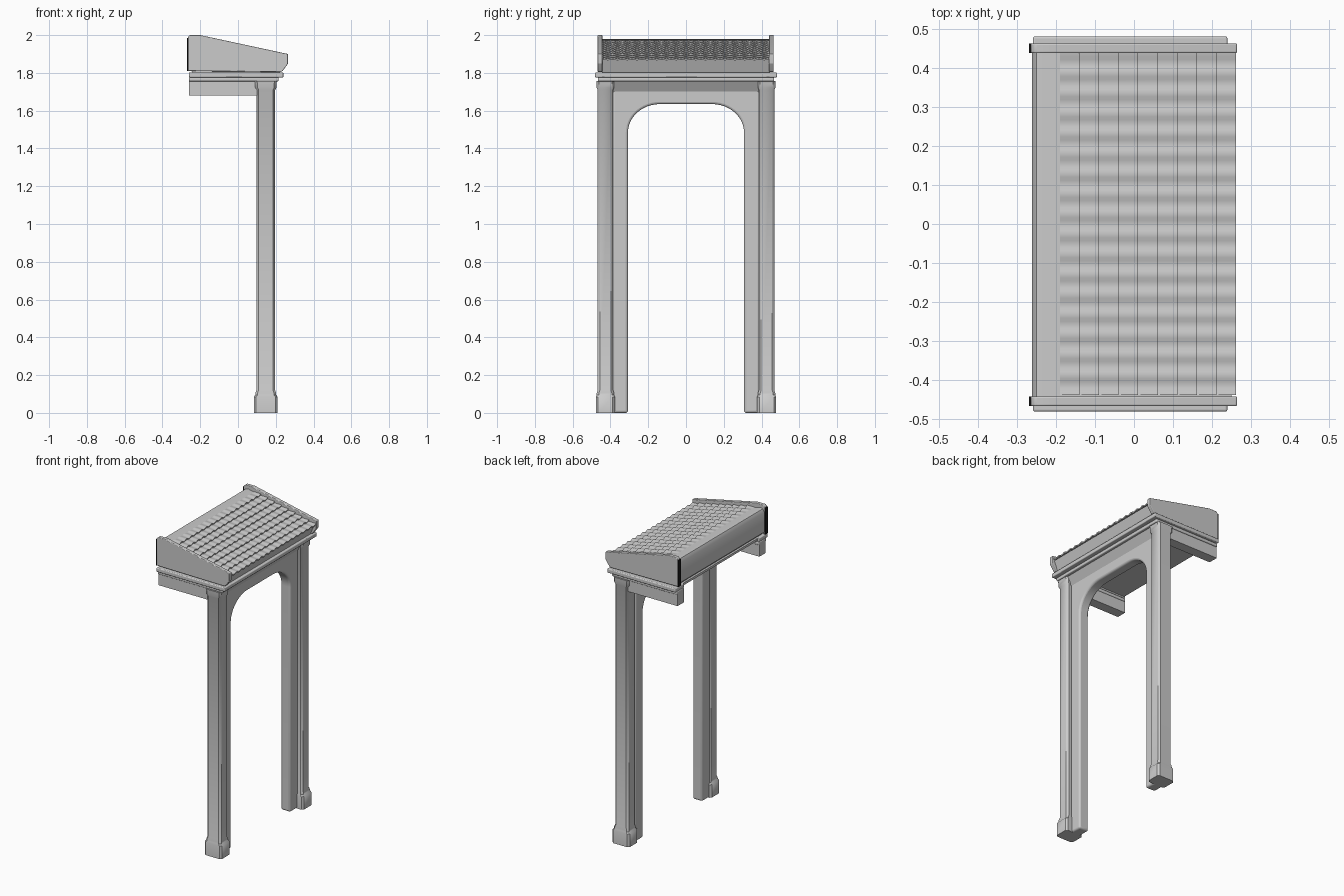
import bpy, bmesh, math
from mathutils import Vector

cube = bpy.data.objects.get("Cube")
if cube:
    bpy.data.objects.remove(cube, do_unlink=True)


def material(name, rgb):
    m = bpy.data.materials.new(name)
    m.use_nodes = True
    m.diffuse_color = (*rgb, 1)
    m.node_tree.nodes["Principled BSDF"].inputs["Base Color"].default_value = (*rgb, 1)
    return m


GREY = material("light grey", (0.6, 0.6, 0.6))
BLACK = material("charcoal", (0.01, 0.01, 0.01))


def finish(name, bm, mat=GREY, bevel=0, angle=40):
    bmesh.ops.recalc_face_normals(bm, faces=bm.faces)
    me = bpy.data.meshes.new(name)
    bm.to_mesh(me)
    bm.free()
    me.materials.append(mat)
    ob = bpy.data.objects.new(name, me)
    bpy.context.collection.objects.link(ob)
    bpy.ops.object.select_all(action="DESELECT")
    ob.select_set(True)
    bpy.context.view_layer.objects.active = ob
    bpy.ops.object.shade_smooth_by_angle(angle=math.radians(angle))
    if bevel:
        b = ob.modifiers.new("rounded edges", "BEVEL")
        b.width, b.segments, b.limit_method = bevel, 3, "ANGLE"
        b.angle_limit = math.radians(30)
    return ob


def prism(name, outline, depth, mat=GREY, bevel=0):
    """Fill an outline and extrude it along depth."""
    bm = bmesh.new()
    face = bm.faces.new([bm.verts.new(p) for p in outline])
    new = bmesh.ops.extrude_face_region(bm, geom=[face])["geom"]
    bmesh.ops.translate(bm, vec=Vector(depth),
                        verts=[v for v in new if isinstance(v, bmesh.types.BMVert)])
    return finish(name, bm, mat, bevel)


def box(name, x0, x1, y0, y1, z0, z1, mat=GREY, bevel=0):
    return prism(name, [(x0, y0, z0), (x1, y0, z0), (x1, y1, z0), (x0, y1, z0)],
                 (0, 0, z1 - z0), mat, bevel)


def square_lathe(name, x, y, levels):
    """Stack chamfered square rings; levels are (half x, half y, z)."""
    bm = bmesh.new()
    c, rings = 0.012, []
    for hx, hy, z in levels:
        pts = []
        for sx, sy in ((1, 1), (-1, 1), (-1, -1), (1, -1)):
            a = (x + sx * hx, y + sy * (hy - c), z)
            b = (x + sx * (hx - c), y + sy * hy, z)
            pts += [a, b] if sx * sy > 0 else [b, a]
        rings.append([bm.verts.new(p) for p in pts])
    for lo, hi in zip(rings, rings[1:]):
        for i in range(8):
            j = (i + 1) % 8
            bm.faces.new((lo[i], lo[j], hi[j], hi[i]))
    bm.faces.new(rings[0])
    bm.faces.new(rings[-1])
    return finish(name, bm)


# Posts, cantilever beams and roof cheeks, one of each per side
cheek = [(-0.265, 1.81), (-0.265, 1.99), (-0.255, 2.0), (-0.2, 2.0),
         (0.265, 1.9), (0.265, 1.85), (0.235, 1.808), (0.22, 1.805)]
for side, s in (("right", -1), ("left", 1)):
    end = "front" if s < 0 else "back"
    y = s * 0.427
    square_lathe(end + "_post", 0.147, y, [
        (0.063, 0.05, 0), (0.063, 0.05, 0.085), (0.055, 0.046, 0.095),
        (0.055, 0.046, 0.105), (0.05, 0.041, 0.12), (0.05, 0.041, 1.71),
        (0.056, 0.046, 1.722), (0.056, 0.046, 1.745), (0.06, 0.048, 1.757)])
    box(end + "_beam", -0.26, 0.1, y - 0.033, y + 0.033, 1.68, 1.76)
    yc = 0.4575 * s + 0.002
    prism(end + "_roof_cheek", [(x, yc - 0.0125 - 0.008 * (s > 0), z) for x, z in cheek],
          (0, 0.025, 0), bevel=0.004)
    box(end + "_cheek_end_cap", -0.27, -0.264, yc - 0.012 - 0.008 * (s > 0),
        yc + 0.012 - 0.008 * (s > 0), 1.81, 1.985, BLACK)

# Arched frame between the posts
half, top, rx, rz = 0.307, 1.635, 0.17, 0.15
arc = []
for i in range(13):
    t = math.pi / 2 * i / 12
    arc.append((half - rx + rx * math.cos(t), top - rz + rz * math.sin(t)))
right_half = [(0.39, 0)] + [(half, 0)] + arc
outline = right_half + [(-y, z) for y, z in reversed(right_half)]
outline += [(-0.39, 1.765), (0.39, 1.765)]
prism("arched_frame", [(0.097, y, z) for y, z in outline], (0.07, 0, 0), bevel=0.012)

# Sloping cove between arch and cornice
prism("cove", [(0.16, -0.385, 1.69), (0.2, -0.385, 1.76), (0.16, -0.385, 1.76)], (0, 0.77, 0))

# Stepped cornice on three sides, closed by a ceiling
for name, x1, y1, z0, z1 in (("lower_cornice", 0.215, 0.467, 1.755, 1.776),
                             ("upper_cornice", 0.24, 0.482, 1.776, 1.802)):
    for s in (-1, 1):
        box(name + ("_front" if s < 0 else "_back"), -0.26, x1,
            min(s * y1, s * 0.39), max(s * y1, s * 0.39), z0, z1, bevel=0.005)
    box(name + "_face", 0.09, x1, -y1, y1, z0, z1, bevel=0.005)
box("ceiling", -0.25, 0.1, -0.4, 0.4, 1.785, 1.80)

# Roof body
body = [(-0.262, 1.825), (-0.262, 1.955), (-0.25, 1.975), (-0.235, 1.979),
        (0.25, 1.872), (0.222, 1.803), (-0.24, 1.803)]
prism("roof_body", [(x, -0.445, z) for x, z in body], (0, 0.89, 0))

# Overlapping rows of wavy tiles
rows, waves, steps = 9, 17, 6
x_top, x_eave = -0.19, 0.262
bm = bmesh.new()
for r in range(rows):
    xa = x_top + (x_eave - x_top) * r / rows
    xb = x_top + (x_eave - x_top) * (r + 1) / rows
    lines = []
    for x, lift, amp in ((xa, 0.002, 0.001), (xb, 0.009, 0.004), (xb - 0.002, 0, 0.004)):
        line = []
        for i in range(waves * steps + 1):
            y = -0.44 + 0.88 * i / (waves * steps)
            z = 1.979 - (x + 0.235) * 0.2206 + lift
            z += amp * math.cos(2 * math.pi * i / steps)
            line.append(bm.verts.new((x, y, z)))
        lines.append(line)
    for a, b in zip(lines, lines[1:]):
        for i in range(len(a) - 1):
            bm.faces.new((a[i], a[i + 1], b[i + 1], b[i]))
finish("roof_tiles", bm)
